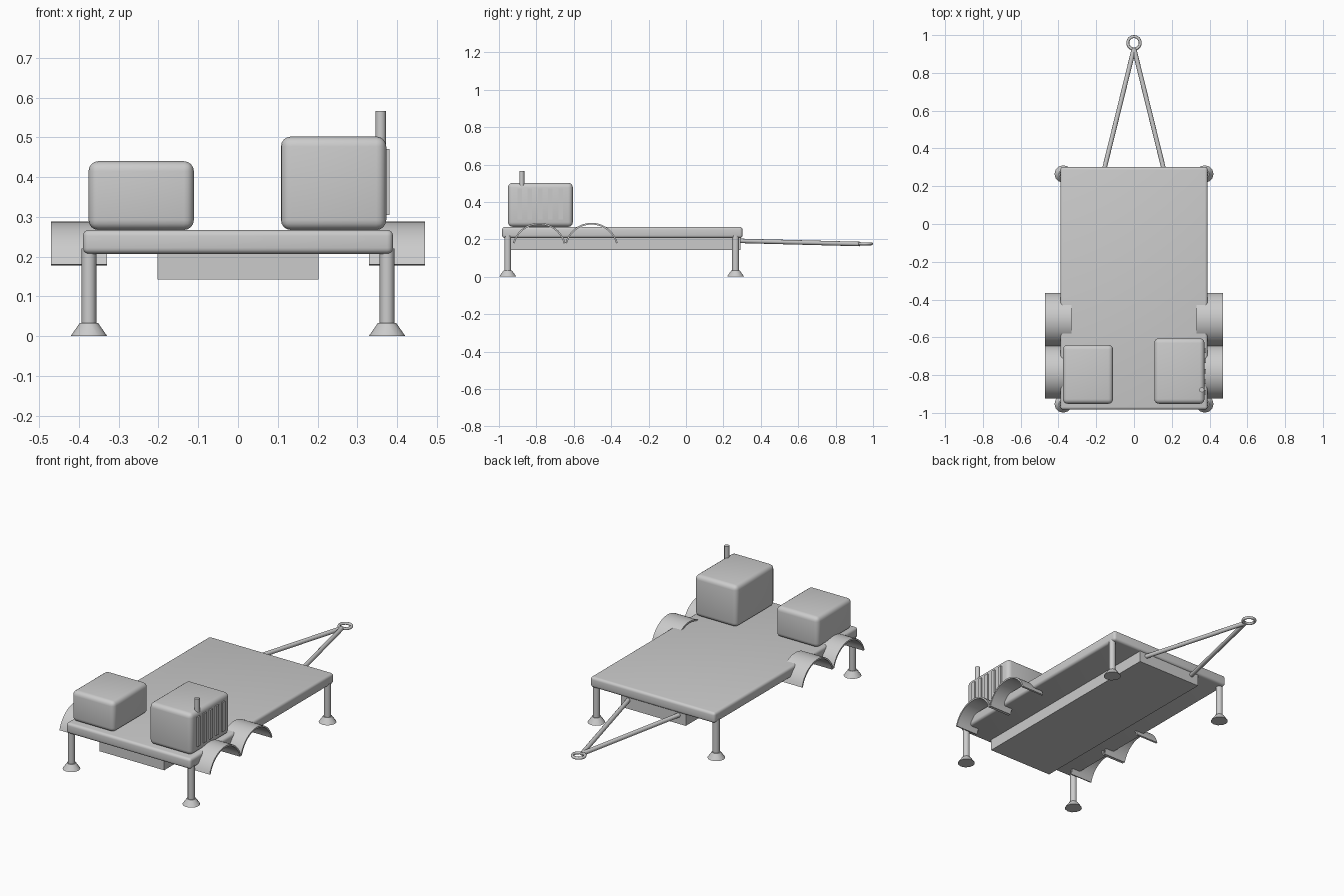
import bpy, math
from mathutils import Vector

if "Cube" in bpy.data.objects:
    bpy.data.objects.remove(bpy.data.objects["Cube"])


def smooth(ob, angle=35):
    bpy.ops.object.select_all(action='DESELECT')
    ob.select_set(True)
    bpy.context.view_layer.objects.active = ob
    bpy.ops.object.shade_smooth_by_angle(angle=math.radians(angle))


def box(name, lo, hi, bevel=0.0, segs=4):
    lo, hi = Vector(lo), Vector(hi)
    bpy.ops.mesh.primitive_cube_add(size=1, location=(lo + hi) / 2)
    ob = bpy.context.object
    ob.name = name
    ob.scale = hi - lo
    bpy.ops.object.transform_apply(location=False, rotation=False, scale=True)
    if bevel:
        m = ob.modifiers.new("round", 'BEVEL')
        m.width, m.segments = bevel, segs
        bpy.ops.object.modifier_apply(modifier=m.name)
        smooth(ob)
    return ob


def rod(name, a, b, r1, r2=None, sides=12):
    a, b = Vector(a), Vector(b)
    d = b - a
    bpy.ops.mesh.primitive_cone_add(vertices=sides, radius1=r1, radius2=r1 if r2 is None else r2,
                                    depth=d.length, location=(a + b) / 2)
    ob = bpy.context.object
    ob.name = name
    ob.rotation_euler = d.to_track_quat('Z', 'Y').to_euler()
    smooth(ob)
    return ob


def fender(name, x0, x1, yc, zc=0.143, ro=0.145, ri=0.136, n=20):
    # arched strip: four points per step around the arc
    verts, faces = [], []
    for i in range(n + 1):
        a = math.radians(15 + 150 * i / n)
        for x, r in ((x0, ri), (x1, ri), (x1, ro), (x0, ro)):
            verts.append((x, yc + r * math.cos(a), zc + r * math.sin(a)))
    for i in range(n):
        for j in range(4):
            k = (j + 1) % 4
            faces.append((4 * i + j, 4 * i + k, 4 * i + 4 + k, 4 * i + 4 + j))
    faces += [(3, 2, 1, 0), tuple(4 * n + j for j in range(4))]
    me = bpy.data.meshes.new(name)
    me.from_pydata(verts, [], faces)
    ob = bpy.data.objects.new(name, me)
    bpy.context.collection.objects.link(ob)
    bpy.context.view_layer.objects.active = ob
    ob.select_set(True)
    bpy.ops.object.mode_set(mode='EDIT')
    bpy.ops.mesh.select_all(action='SELECT')
    bpy.ops.mesh.normals_make_consistent(inside=False)
    bpy.ops.object.mode_set(mode='OBJECT')
    smooth(ob)


# flat deck and the chassis box beneath it
box("deck", (-0.39, -0.983, 0.207), (0.39, 0.302, 0.267), 0.015)
box("chassis_box", (-0.203, -0.95, 0.143), (0.203, 0.292, 0.215))

# equipment boxes on the deck
box("storage_box", (-0.376, -0.952, 0.267), (-0.111, -0.64, 0.44), 0.025)
box("generator", (0.108, -0.952, 0.267), (0.373, -0.605, 0.502), 0.025)

# vent slats and exhaust of the generator
for i in range(5):
    y = -0.89 + 0.055 * i
    box(f"vent_slat_{i + 1}", (0.365, y - 0.012, 0.305), (0.381, y + 0.012, 0.471))
rod("exhaust_pipe", (0.359, -0.878, 0.46), (0.359, -0.878, 0.566), 0.0135)

for sx, side in ((-1, "left"), (1, "right")):
    # support legs with flared feet
    for y, end in ((-0.953, "front"), (0.265, "rear")):
        rod(f"{end}_{side}_leg", (sx * 0.375, y, 0.03), (sx * 0.375, y, 0.22), 0.0185)
        rod(f"{end}_{side}_foot", (sx * 0.375, y, 0), (sx * 0.375, y, 0.033), 0.046, 0.023)
    # twin wheel arches
    for i, y in enumerate((-0.785, -0.505)):
        fender(f"{side}_fender_{i + 1}", *sorted((sx * 0.33, sx * 0.47)), y)
    # tow bar
    rod(f"{side}_tow_bar", (sx * 0.16, 0.28, 0.192), (0, 0.93, 0.175), 0.012)

# tow ring
bpy.ops.mesh.primitive_torus_add(major_radius=0.033, minor_radius=0.008, major_segments=24,
                                 minor_segments=8, location=(0, 0.959, 0.176))
bpy.context.object.name = "tow_ring"
smooth(bpy.context.object, 60)
